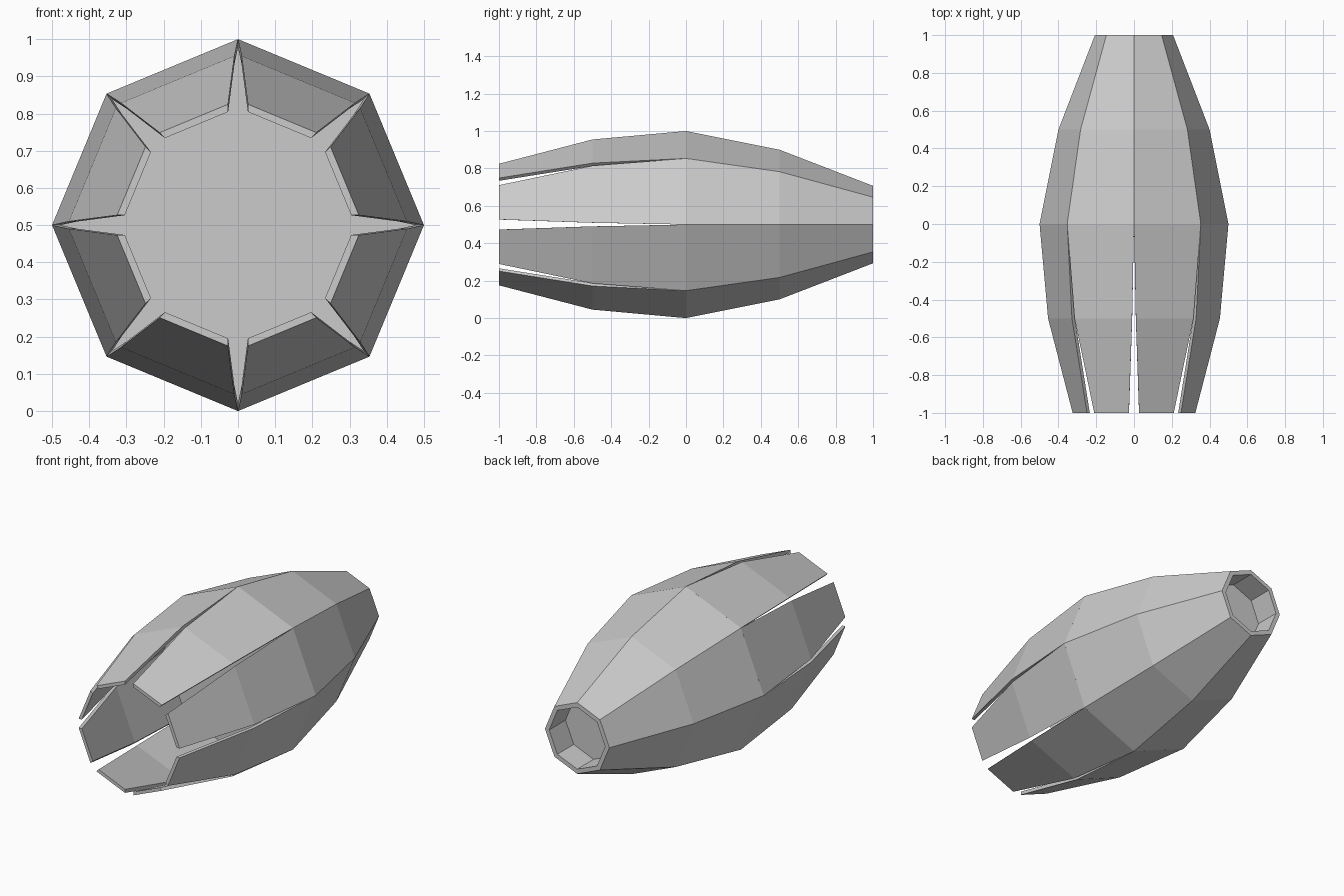
import bpy, bmesh
from math import sin, cos, radians

if "Cube" in bpy.data.objects:
    bpy.data.objects.remove(bpy.data.objects["Cube"])

CENTRE = 0.5   # height of the long axis


def finish(bm, name):
    bmesh.ops.recalc_face_normals(bm, faces=bm.faces)
    mesh = bpy.data.meshes.new(name)
    bm.to_mesh(mesh)
    bm.free()
    ob = bpy.data.objects.new(name, mesh)
    bpy.context.collection.objects.link(ob)
    return ob


def skin(bm, rings):
    # Bridge a chain of closed loops and cap both ends
    n = len(rings[0])
    for a, b in zip(rings, rings[1:]):
        for i in range(n):
            j = (i + 1) % n
            bm.faces.new((a[i], a[j], b[j], b[i]))
    bm.faces.new(rings[0])
    bm.faces.new(rings[-1])


# Rear pod: eight-sided, with a floor at the front and a recessed socket behind
profile = [(0, 0.478), (0, 0.5), (0.5, 0.4), (1, 0.207), (1, 0.18), (0.85, 0.18)]
bm = bmesh.new()
rings = [[bm.verts.new((r * cos(radians(45 * i)), y, CENTRE + r * sin(radians(45 * i))))
          for i in range(8)] for y, r in profile]
skin(bm, rings)
finish(bm, "rear_pod")

# Front petals: y, outer distance, outer half width, inner distance, inner half width
stations = [(0, 0.462, 0.1913, 0.4416, 0.1829),
            (-0.5, 0.424, 0.165, 0.404, 0.157),
            (-1, 0.3105, 0.0994, 0.2915, 0.092)]


def petal(index):
    a = radians(22.5 + 45 * index)
    bm = bmesh.new()
    rings = []
    for y, do, wo, di, wi in stations:
        corners = [(do, -wo), (do, wo), (di, wi), (di, -wi)]
        rings.append([bm.verts.new((d * cos(a) - w * sin(a), y,
                                    CENTRE + d * sin(a) + w * cos(a)))
                      for d, w in corners])
    skin(bm, rings)
    finish(bm, f"front_petal_{index + 1}")


for k in range(8):
    petal(k)
